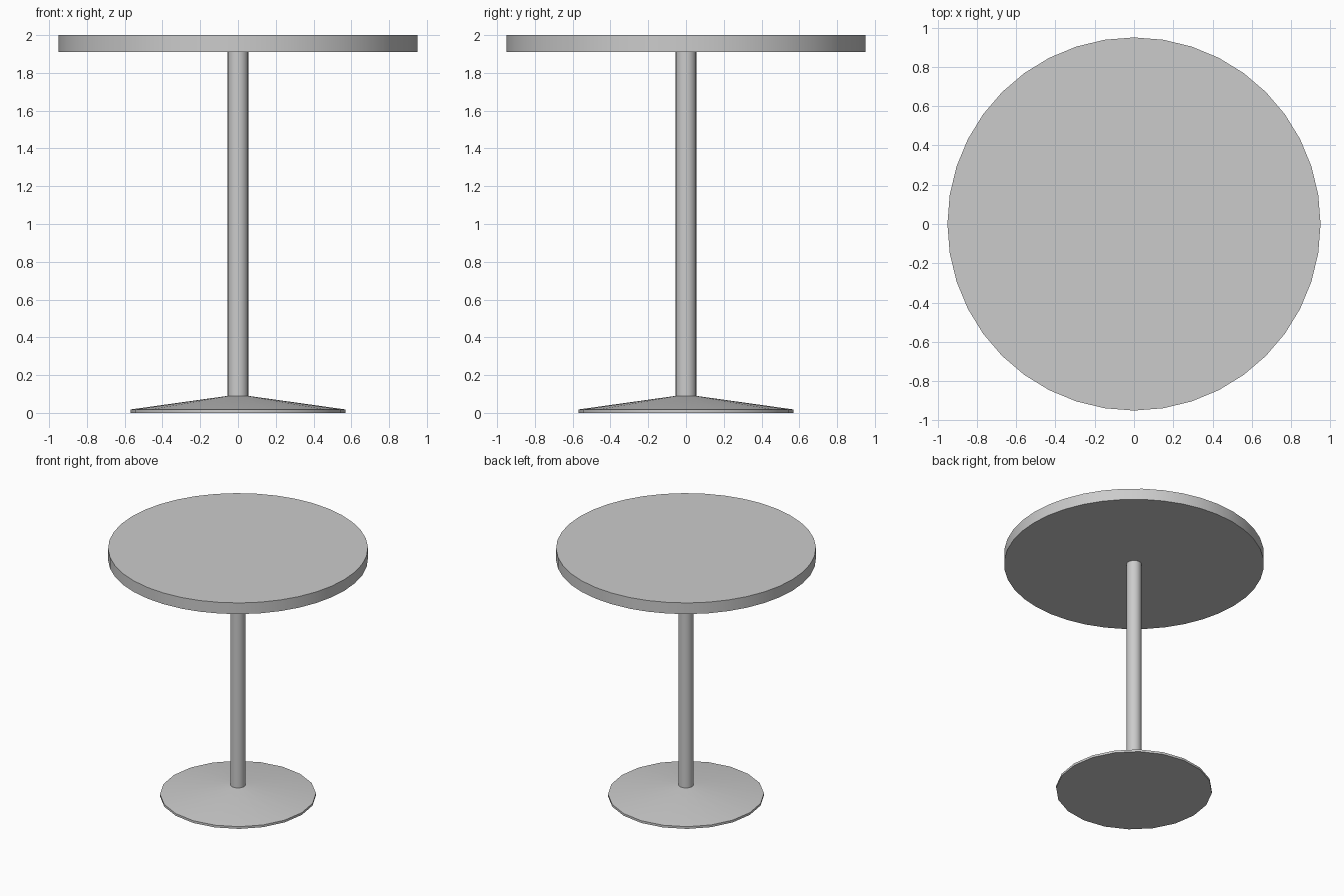
import bpy, bmesh
from math import cos, sin, tau, radians

if "Cube" in bpy.data.objects:
    bpy.data.objects.remove(bpy.data.objects["Cube"])


def turned(name, profile, sides):
    """Closed round part from a bottom-to-top (radius, height) profile."""
    bm = bmesh.new()
    rings = [[bm.verts.new((r * cos(tau * i / sides), r * sin(tau * i / sides), z))
              for i in range(sides)] for r, z in profile]
    for low, high in zip(rings, rings[1:]):
        for i in range(sides):
            j = (i + 1) % sides
            bm.faces.new((low[i], low[j], high[j], high[i]))
    bm.faces.new(rings[0][::-1])
    bm.faces.new(rings[-1])
    mesh = bpy.data.meshes.new(name)
    bm.to_mesh(mesh)
    bm.free()
    obj = bpy.data.objects.new(name, mesh)
    bpy.context.collection.objects.link(obj)
    bpy.ops.object.select_all(action='DESELECT')
    obj.select_set(True)
    bpy.context.view_layer.objects.active = obj
    bpy.ops.object.shade_smooth_by_angle(angle=radians(30))
    return obj


# Thick round top
turned("table_top", [(0.95, 1.91), (0.95, 2.0)], 40)

# Central column
turned("column", [(0.055, 0.09), (0.055, 1.91)], 20)

# Shallow conical foot with a thin rim
turned("base", [(0.57, 0.0), (0.57, 0.018), (0.055, 0.09)], 20)
